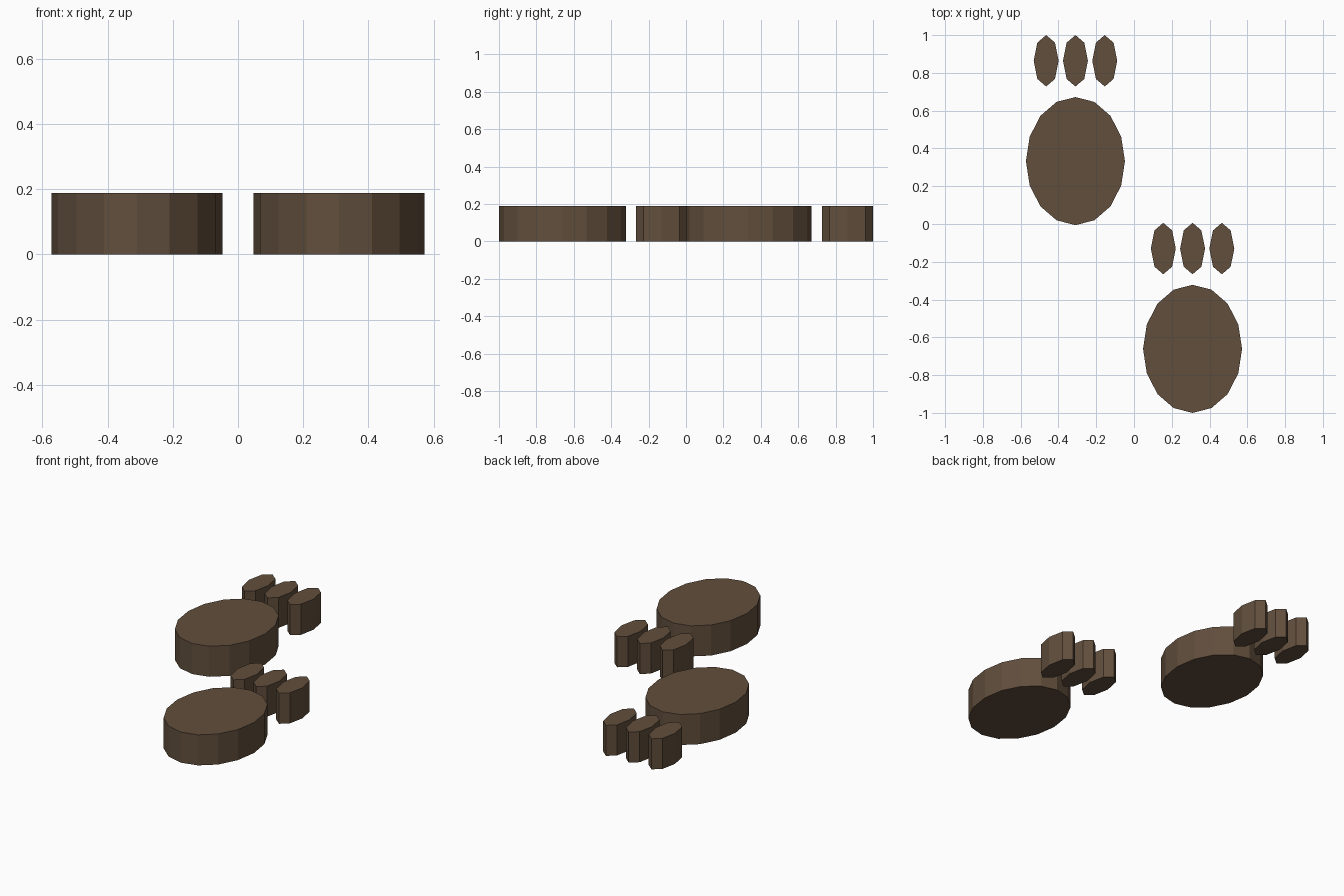
import bpy

if "Cube" in bpy.data.objects:
    bpy.data.objects.remove(bpy.data.objects["Cube"])

HEIGHT = 0.188

mat = bpy.data.materials.new("brown")
mat.diffuse_color = (0.12, 0.077, 0.046, 1)
mat.use_nodes = True
mat.node_tree.nodes["Principled BSDF"].inputs["Base Color"].default_value = mat.diffuse_color


def oval_slab(name, sides, x, y, rx, ry):
    """Flat-sided elliptical prism standing on z = 0, with a vertex on each axis."""
    bpy.ops.mesh.primitive_cylinder_add(vertices=sides, radius=1, depth=HEIGHT,
                                        location=(x, y, HEIGHT / 2))
    ob = bpy.context.object
    ob.name = name
    ob.scale = (rx, ry, 1)
    bpy.ops.object.transform_apply(location=False, rotation=False, scale=True)
    ob.data.materials.append(mat)


# Two paw prints, staggered as in a walking track
for side, x, y in (("left", -0.31, 0.333), ("right", 0.31, -0.661)):
    # Main pad
    oval_slab(f"{side}_pad", 16, x, y, 0.262, 0.339)
    # Three toes in front of the pad
    for i in range(3):
        oval_slab(f"{side}_toe_{i + 1}", 8, x + (i - 1) * 0.155, y + 0.531,
                  0.066, 0.136)
